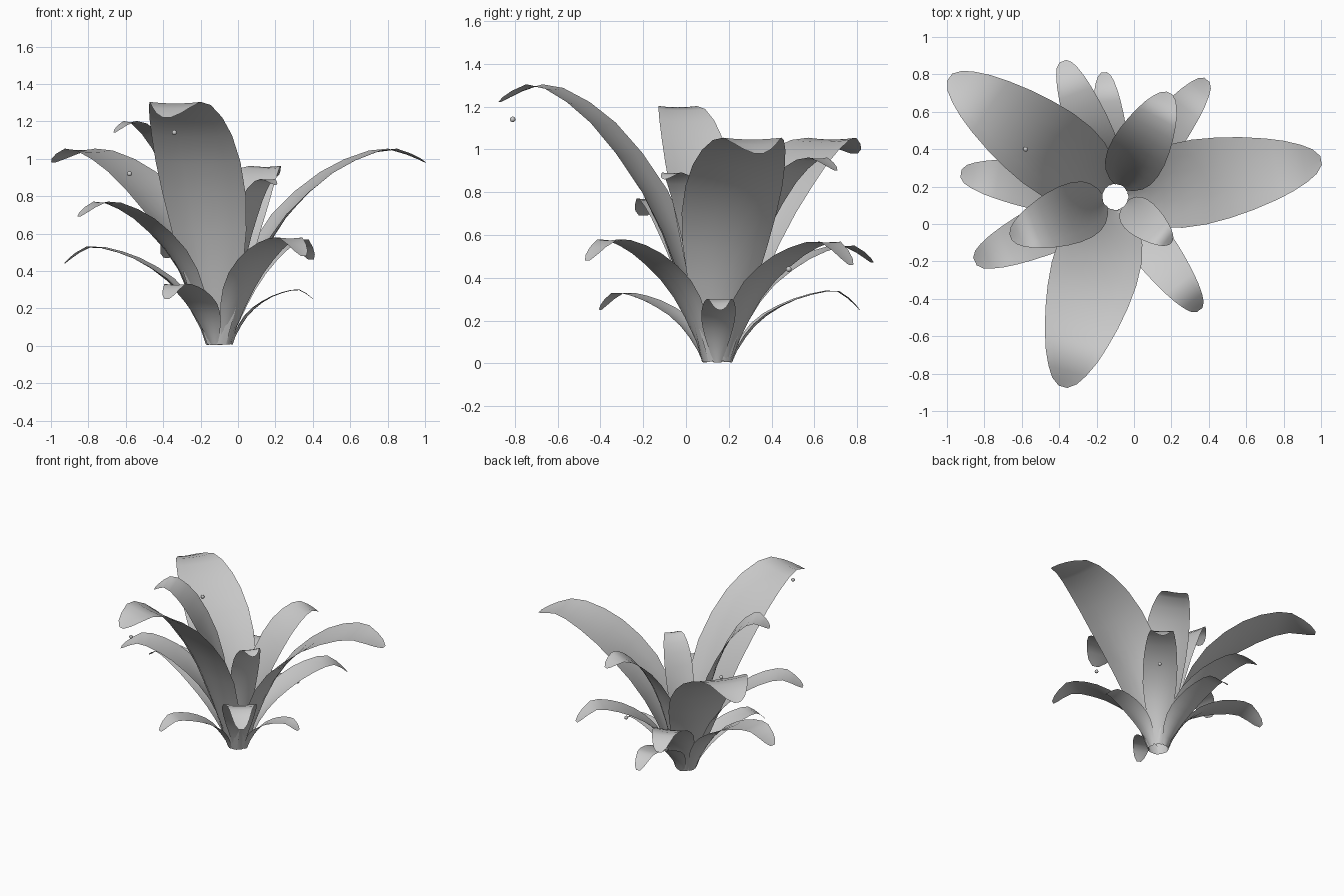
import bpy, bmesh
from mathutils import Vector

if "Cube" in bpy.data.objects:
    bpy.data.objects.remove(bpy.data.objects["Cube"])

CENTRE = Vector((-0.10, 0.145, 0))
# Leaf arch: reach fraction, height fraction, width fraction
ARCH = [(0, .01, .22), (.04, .17, .46), (.11, .36, .72), (.18, .51, .88),
        (.27, .65, .98), (.38, .775, 1), (.5, .875, .95), (.62, .94, .86),
        (.74, .985, .73), (.83, 1, .6), (.91, 1, .44), (.965, 1, .29), (1, 1, .1)]
ACROSS = 6


def leaf(name, tip_x, tip_y, peak, tip_z, width, bow=1.0, blunt=1.0):
    """Arching, slightly cupped leaf sheet from the rosette centre to its tip."""
    tip = Vector((tip_x, tip_y, 0))
    out = (tip - CENTRE).normalized()
    base = CENTRE + out * 0.07
    reach = (tip - base).length
    side = Vector((-out.y, out.x, 0))
    up = Vector((0, 0, 1))
    mid = []
    for r, h, w in ARCH:
        droop = (peak - tip_z) * (max(r - .8, 0) / .2) ** 1.5
        mid.append(base + out * reach * r + up * (peak * h ** bow - droop))
    bm = bmesh.new()
    rows = []
    last = len(ARCH) - 1
    for i, (r, h, w) in enumerate(ARCH):
        if r > .4:
            w = w ** blunt
        tangent = (mid[min(i + 1, last)] - mid[max(i - 1, 0)]).normalized()
        normal = tangent.cross(side).normalized()
        if i == 0:
            normal = -out
        cup = width * w * max(0.16 - 0.3 * r, 0.03)
        row = []
        for j in range(ACROSS + 1):
            s = 2 * j / ACROSS - 1
            p = mid[i] + side * (s * width * w / 2) + normal * (cup * s * s)
            p.z = max(p.z, 0)
            row.append(bm.verts.new(p))
        rows.append(row)
    for a, b in zip(rows, rows[1:]):
        for j in range(ACROSS):
            bm.faces.new((a[j], b[j], b[j + 1], a[j + 1]))
    bmesh.ops.recalc_face_normals(bm, faces=bm.faces)
    if sum(f.normal.z for f in bm.faces) < 0:
        bmesh.ops.reverse_faces(bm, faces=bm.faces)
    for f in bm.faces:
        f.smooth = True
    me = bpy.data.meshes.new(name)
    bm.to_mesh(me)
    bm.free()
    bpy.context.collection.objects.link(bpy.data.objects.new(name, me))


# Large upper leaves
leaf("large_leaf_right", 1.0, .34, 1.05, .98, .46)
leaf("large_leaf_back_left", -.985, .785, 1.05, .98, .46)
leaf("large_leaf_front", -.38, -.87, 1.30, 1.22, .47, 1.15)

# Upright inner leaves
leaf("inner_leaf_left", -.66, -.07, 1.20, 1.14, .32)
leaf("inner_leaf_back", .19, .70, .96, .90, .31)
leaf("inner_leaf_front", .20, -.10, .89, .86, .20)

# Middle leaves
leaf("middle_leaf_front_left", -.85, -.20, .77, .69, .28, 1, .8)
leaf("middle_leaf_left", -.925, .27, .53, .44, .27, 1, .8)
leaf("middle_leaf_front_right", .35, -.46, .58, .48, .24, 1, .8)
leaf("middle_leaf_back_right", .39, .77, .57, .46, .24, 1, .8)
leaf("middle_leaf_back", -.38, .87, .55, .47, .24, 1, .8)

# Small low leaves
leaf("small_leaf_right", .40, .16, .30, .25, .16, 1, .8)
leaf("small_leaf_front_left", -.38, -.40, .33, .25, .19, 1, .8)
leaf("small_leaf_back", -.16, .81, .34, .25, .19, 1, .8)

# Dew drops
for i, p in enumerate([(-.34, -.81, 1.14), (-.58, .40, .92), (.17, .48, .44)]):
    bpy.ops.mesh.primitive_uv_sphere_add(segments=12, ring_count=8, radius=.013, location=p)
    drop = bpy.context.object
    drop.name = f"dew_drop_{i + 1}"
    bpy.ops.object.shade_smooth()
